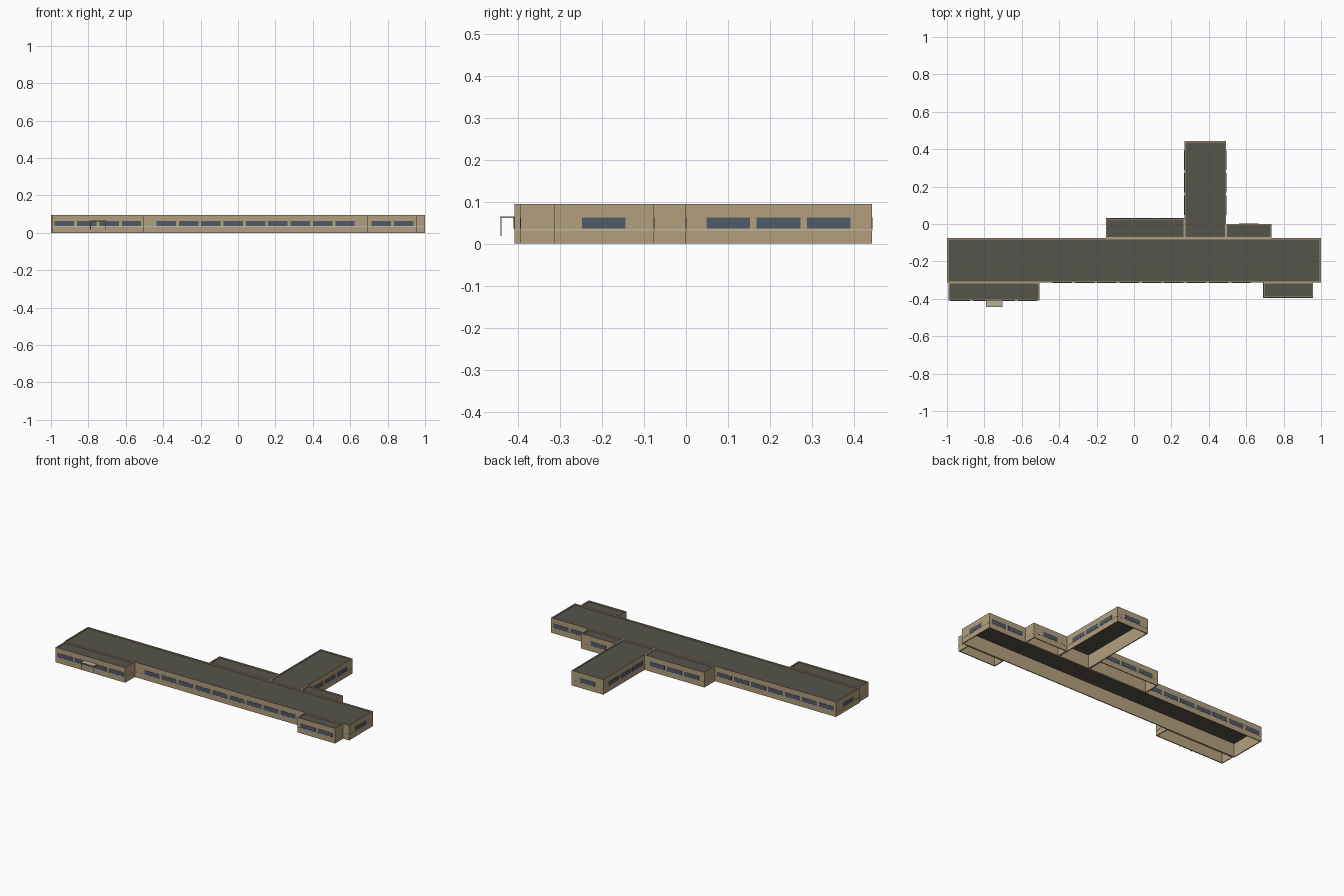
import bpy
import bmesh

if "Cube" in bpy.data.objects:
    bpy.data.objects.remove(bpy.data.objects["Cube"])

HEIGHT, WALL, ROOF_Z = 0.095, 0.006, 0.089
SILL, LINTEL, PANE, PITCH = 0.036, 0.062, 0.104, 0.1195


def material(name, color):
    mat = bpy.data.materials.new(name)
    mat.use_nodes = True
    mat.diffuse_color = (*color, 1)
    bsdf = mat.node_tree.nodes["Principled BSDF"]
    bsdf.inputs["Base Color"].default_value = (*color, 1)
    bsdf.inputs["Roughness"].default_value = 0.9
    return mat


TAN = material("tan wall", (0.45, 0.35, 0.21))
ROOF = material("dark roof", (0.09, 0.088, 0.07))
GLASS = material("blue grey glass", (0.08, 0.10, 0.145))
TRIM = material("pale trim", (0.55, 0.49, 0.36))
METAL = material("canopy cream", (0.47, 0.44, 0.32))


def finish(name, bm, mat):
    bmesh.ops.recalc_face_normals(bm, faces=bm.faces)
    mesh = bpy.data.meshes.new(name)
    bm.to_mesh(mesh)
    bm.free()
    mesh.materials.append(mat)
    obj = bpy.data.objects.new(name, mesh)
    bpy.context.collection.objects.link(obj)
    return obj


def add_box(bm, x0, x1, y0, y1, z0, z1):
    for v in bmesh.ops.create_cube(bm, size=1)["verts"]:
        v.co = (x1 if v.co.x > 0 else x0, y1 if v.co.y > 0 else y0,
                z1 if v.co.z > 0 else z0)


def ring(name, x0, x1, y0, y1, z0, z1, thick, mat):
    """Rectangular tube with mitred corners, open above and below."""
    bm = bmesh.new()
    loops = []
    for inset, z in ((0, z0), (0, z1), (thick, z1), (thick, z0)):
        a, b, c, d = x0 + inset, x1 - inset, y0 + inset, y1 - inset
        loops.append([bm.verts.new((x, y, z))
                      for x, y in ((a, c), (b, c), (b, d), (a, d))])
    for i in range(4):
        lower, upper = loops[i], loops[(i + 1) % 4]
        for j in range(4):
            k = (j + 1) % 4
            bm.faces.new((lower[j], lower[k], upper[k], upper[j]))
    finish(name, bm, mat)


def block(name, x0, x1, y0, y1):
    """Walls with a low parapet, a recessed roof and a sill band."""
    ring(name + "_walls", x0, x1, y0, y1, 0, HEIGHT, WALL, TAN)
    e = 0.001
    ring(name + "_sill_band", x0 - e, x1 + e, y0 - e, y1 + e,
         0.032, 0.035, 0.002, TRIM)
    bm = bmesh.new()
    t = WALL - 0.001
    add_box(bm, x0 + t, x1 - t, y0 + t, y1 - t, ROOF_Z - 0.004, ROOF_Z)
    finish(name + "_roof", bm, ROOF)


def windows(name, axis, start, count, face, side):
    """Row of panes along an axis, set on the wall plane at face."""
    bm = bmesh.new()
    near, far = sorted((face - side * 0.001, face + side * 0.0015))
    for i in range(count):
        a = start + i * PITCH
        if axis == "x":
            add_box(bm, a, a + PANE, near, far, SILL, LINTEL)
        else:
            add_box(bm, near, far, a, a + PANE, SILL, LINTEL)
    finish(name + "_windows", bm, GLASS)


# Building masses
FRONT, BACK = -0.313, -0.076
block("main_hall", -0.999, 0.999, FRONT, BACK)
block("right_front_wing", -0.992, -0.505, -0.409, FRONT)
block("left_front_wing", 0.692, 0.957, -0.394, FRONT)
block("long_back_wing", 0.27, 0.492, BACK, 0.443)
block("right_back_annex", -0.15, 0.27, BACK, 0.03)
block("left_back_annex", 0.492, 0.735, BACK, 0.0)

# Window rows
windows("main_front", "x", -0.436, 9, FRONT, -1)
windows("right_wing_front", "x", -0.98, 4, -0.409, -1)
windows("left_wing_front", "x", 0.714, 2, -0.394, -1)
windows("main_back_right", "x", -0.985, 7, BACK, 1)
windows("main_back_left", "x", 0.757, 2, BACK, 1)
windows("right_annex_back", "x", -0.111, 3, 0.03, 1)
windows("left_annex_back", "x", 0.562, 1, 0.0, 1)
windows("long_wing_back", "x", 0.329, 1, 0.443, 1)
for side, label in ((-1, "right"), (1, "left")):
    windows("main_" + label + "_end", "y", -0.248, 1, side * 0.999, side)
    windows("long_wing_" + label, "y", 0.049, 3,
            0.492 if side > 0 else 0.27, side)

# Entrance canopy on two slim posts
bm = bmesh.new()
add_box(bm, -0.792, -0.703, -0.443, -0.408, 0.061, 0.065)
finish("entrance_canopy", bm, METAL)
bm = bmesh.new()
for x in (-0.79, -0.708):
    add_box(bm, x, x + 0.003, -0.442, -0.439, 0.018, 0.062)
finish("canopy_posts", bm, METAL)
